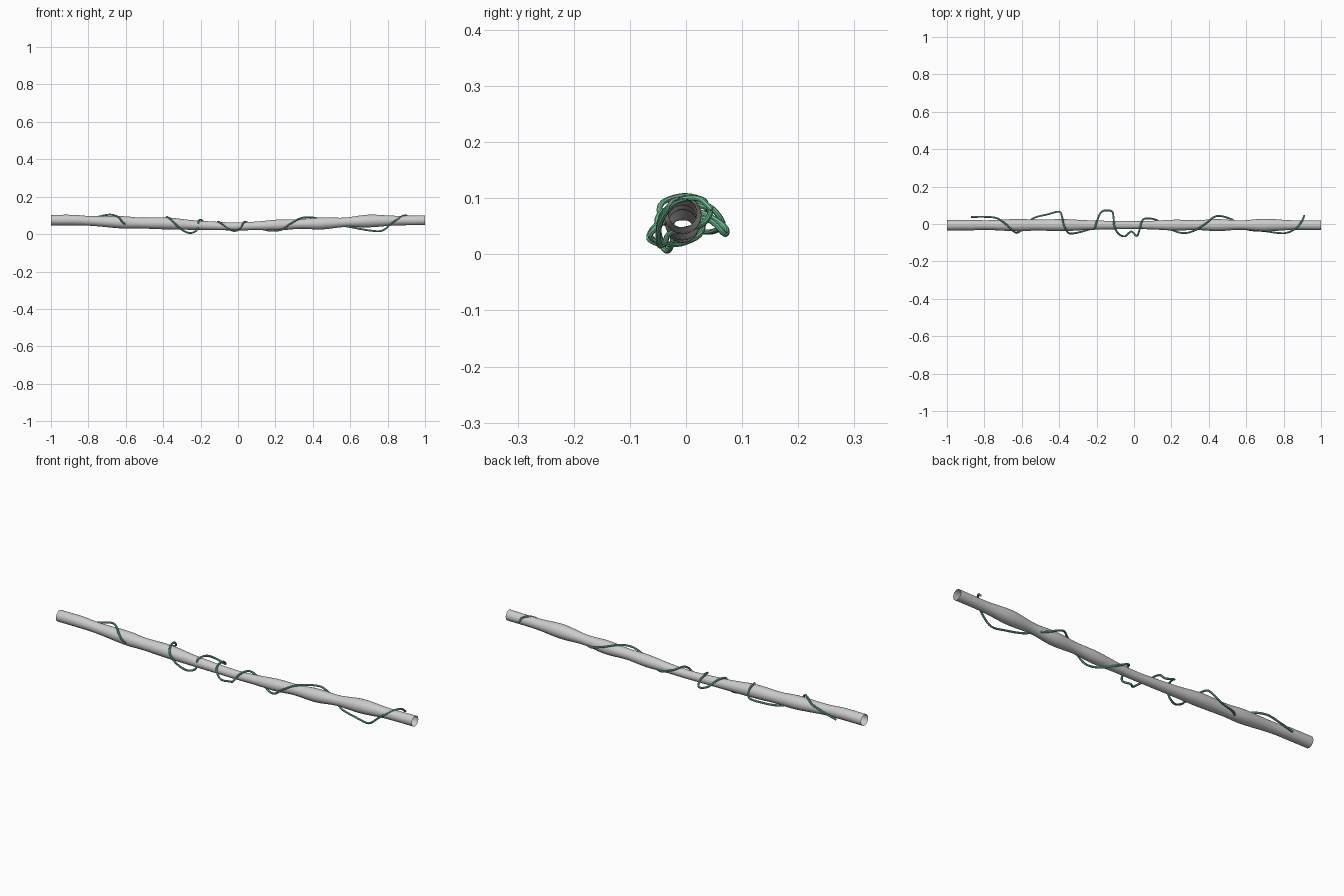
import bpy, bmesh, math
from mathutils import Vector

if "Cube" in bpy.data.objects:
    bpy.data.objects.remove(bpy.data.objects["Cube"])


def catmull(pts, steps):
    """Smooth list of tuples passing through every control point."""
    p = [Vector(q) for q in pts]
    p = [p[0] * 2 - p[1]] + p + [p[-1] * 2 - p[-2]]
    out = []
    for i in range(1, len(p) - 2):
        a, b, c, d = p[i - 1:i + 3]
        for s in range(steps):
            t = s / steps
            out.append(0.5 * (2 * b + (c - a) * t + (2 * a - 5 * b + 4 * c - d) * t * t
                              + (3 * b - a - 3 * c + d) * t ** 3))
    out.append(p[-2])
    return out


# Branch: centre line with changing radius, open at both ends
stations = [  # x, z centre, radius
    (-1, .075, .028), (-.88, .075, .028), (-.78, .070, .026), (-.62, .063, .033),
    (-.52, .059, .029), (-.38, .057, .032), (-.25, .049, .026), (-.1, .043, .022),
    (0, .041, .021), (.1, .044, .023), (.22, .049, .029), (.33, .054, .026),
    (.45, .057, .032), (.57, .063, .025), (.7, .070, .034), (.84, .072, .026),
    (1, .074, .026)]
xs = catmull(stations, 5)
SIDES = 24
bm = bmesh.new()
rings = []
for x, z, r in xs:
    ring = []
    for k in range(SIDES):
        a = 2 * math.pi * k / SIDES
        ring.append(bm.verts.new((x, -.006 + r * math.cos(a), z + r * math.sin(a))))
    rings.append(ring)
for a, b in zip(rings, rings[1:]):
    for k in range(SIDES):
        j = (k + 1) % SIDES
        bm.faces.new((a[k], a[j], b[j], b[k]))
bmesh.ops.recalc_face_normals(bm, faces=bm.faces)
me = bpy.data.meshes.new("branch")
bm.to_mesh(me)
bm.free()
me.shade_smooth()
bpy.context.collection.objects.link(bpy.data.objects.new("branch", me))

# Vine: one thin stem winding along the branch
path = [
    (-.87, .038, .060), (-.79, .038, .080), (-.73, .030, .097), (-.68, -.005, .104),
    (-.64, -.042, .092), (-.62, -.045, .068), (-.59, -.020, .045), (-.54, .030, .040),
    (-.46, .052, .042), (-.40, .066, .055), (-.385, .040, .086), (-.375, -.005, .090),
    (-.35, -.048, .070), (-.31, -.048, .030), (-.26, -.035, .006), (-.22, -.024, .022),
    (-.21, -.022, .070), (-.195, .025, .075), (-.17, .068, .050), (-.12, .069, .036),
    (-.11, .040, .062), (-.105, -.010, .066), (-.085, -.050, .054), (-.05, -.066, .028),
    (-.015, -.040, .017), (.015, -.064, .034), (.03, -.030, .062), (.05, .025, .062),
    (.11, .025, .036), (.16, -.005, .020), (.20, -.030, .018), (.24, -.045, .026),
    (.28, -.048, .055), (.33, -.032, .083), (.38, .000, .090), (.44, .042, .080),
    (.51, .030, .054), (.56, .000, .045), (.61, -.030, .036), (.70, -.038, .020),
    (.77, -.048, .018), (.82, -.046, .056), (.87, -.020, .092), (.90, .020, .100),
    (.91, .046, .080)]
cu = bpy.data.curves.new("vine", 'CURVE')
cu.dimensions = '3D'
cu.bevel_depth = .005
cu.bevel_resolution = 2
cu.use_fill_caps = True
pts = catmull(path, 5)
sp = cu.splines.new('POLY')
sp.points.add(len(pts) - 1)
for q, v in zip(sp.points, pts):
    q.co = (*v, 1)
vine = bpy.data.objects.new("vine", cu)
bpy.context.collection.objects.link(vine)
green = bpy.data.materials.new("vine_green")
green.diffuse_color = (.18, .56, .32, 1)
green.use_nodes = True
green.node_tree.nodes["Principled BSDF"].inputs["Base Color"].default_value = green.diffuse_color
cu.materials.append(green)

# Turn the stem into a smooth mesh
bpy.context.view_layer.objects.active = vine
vine.select_set(True)
bpy.ops.object.convert(target='MESH')
bpy.ops.object.shade_smooth_by_angle()
